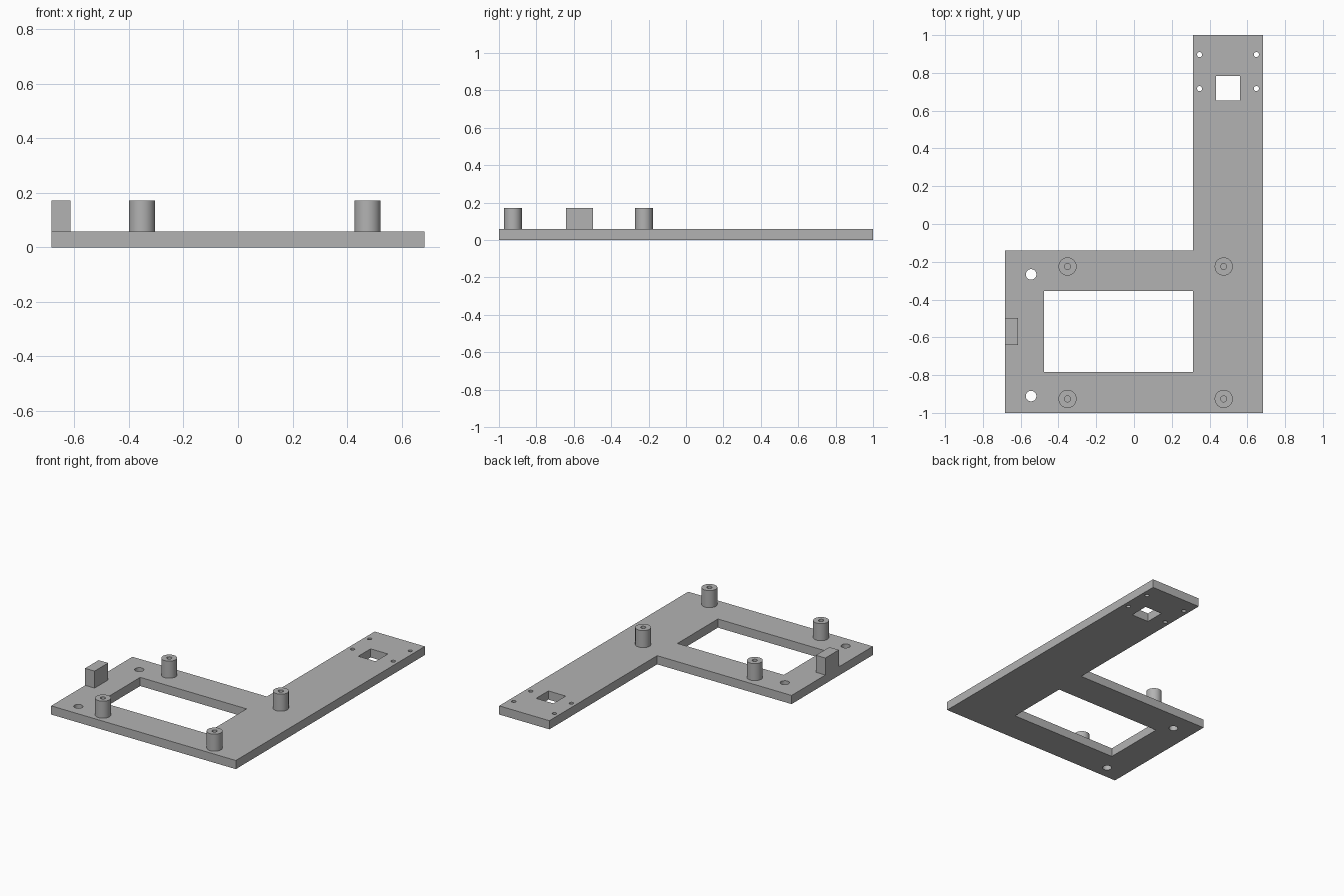
import bpy
import bmesh
from math import cos, sin, tau
from mathutils import Matrix, Vector

if "Cube" in bpy.data.objects:
    bpy.data.objects.remove(bpy.data.objects["Cube"], do_unlink=True)

THICK, TOP = 0.058, 0.172
LEFT, RIGHT, ARM = -0.684, 0.684, 0.312

grey = bpy.data.materials.new("plain_grey")
grey.use_nodes = True
grey.diffuse_color = (0.45, 0.45, 0.45, 1)
grey.node_tree.nodes["Principled BSDF"].inputs["Base Color"].default_value = grey.diffuse_color


def add_mesh(name, bm):
    mesh = bpy.data.meshes.new(name)
    bmesh.ops.recalc_face_normals(bm, faces=bm.faces)
    bm.to_mesh(mesh)
    bm.free()
    mesh.materials.append(grey)
    obj = bpy.data.objects.new(name, mesh)
    bpy.context.collection.objects.link(obj)
    return obj


def select_only(obj):
    bpy.ops.object.select_all(action="DESELECT")
    obj.select_set(True)
    bpy.context.view_layer.objects.active = obj


def rect(x0, x1, y0, y1):
    return [(x0, y0), (x1, y0), (x1, y1), (x0, y1)]


def circle(x, y, r, n=32):
    return [(x + r * cos(tau * i / n), y + r * sin(tau * i / n)) for i in range(n)]


# Base plate: L-shaped outline with window, sensor opening and screw holes
loops = [
    [(LEFT, -1), (RIGHT, -1), (RIGHT, 1), (ARM, 1), (ARM, -0.14), (LEFT, -0.14)],
    rect(-0.476, ARM, -0.783, -0.355),
    rect(0.434, 0.562, 0.653, 0.783),
]
loops += [circle(-0.545, y, 0.028) for y in (-0.267, -0.911)]
loops += [circle(x, y, 0.0135) for x in (0.347, 0.648) for y in (0.717, 0.897)]

curve = bpy.data.curves.new("base_plate", "CURVE")
curve.dimensions = "2D"
curve.fill_mode = "BOTH"
curve.extrude = THICK / 2
for loop in loops:
    spline = curve.splines.new("POLY")
    spline.points.add(len(loop) - 1)
    for point, (x, y) in zip(spline.points, loop):
        point.co = (x, y, 0, 1)
    spline.use_cyclic_u = True
curve.materials.append(grey)
plate = bpy.data.objects.new("base_plate", curve)
plate.location.z = THICK / 2
bpy.context.collection.objects.link(plate)
select_only(plate)
bpy.ops.object.convert(target="MESH")
plate = bpy.context.object
bm = bmesh.new()
bm.from_mesh(plate.data)
bmesh.ops.remove_doubles(bm, verts=bm.verts, dist=0.0001)
bmesh.ops.recalc_face_normals(bm, faces=bm.faces)
bm.to_mesh(plate.data)
bm.free()
bpy.ops.object.shade_smooth_by_angle()


# Hollow standoffs: a turned profile with a blind screw hole
def standoff(name, x, y, radius=0.048, bore=0.016):
    bm = bmesh.new()
    profile = [(radius, THICK), (radius, TOP), (bore, TOP), (bore, THICK + 0.002), (0, THICK + 0.002)]
    verts = [bm.verts.new((r, 0, z)) for r, z in profile]
    edges = [bm.edges.new(pair) for pair in zip(verts, verts[1:])]
    bmesh.ops.spin(bm, geom=verts + edges, cent=(0, 0, 0), axis=(0, 0, 1),
                   angle=tau, steps=40, use_merge=True)
    bmesh.ops.remove_doubles(bm, verts=bm.verts, dist=0.0001)
    obj = add_mesh(name, bm)
    obj.location = (x, y, 0)
    select_only(obj)
    bpy.ops.object.shade_smooth_by_angle()


for side, x in (("right", -0.352), ("left", 0.475)):
    for end, y in (("front", -0.926), ("back", -0.225)):
        standoff(f"{end}_{side}_standoff", x, y)

# Stop block on the outer edge
bm = bmesh.new()
size = Vector((0.07, 0.143, TOP - THICK))
centre = Vector((LEFT + size.x / 2, -0.569, THICK + size.z / 2))
bmesh.ops.create_cube(bm, size=1, matrix=Matrix.Translation(centre) @ Matrix.Diagonal(size).to_4x4())
add_mesh("stop_block", bm)
